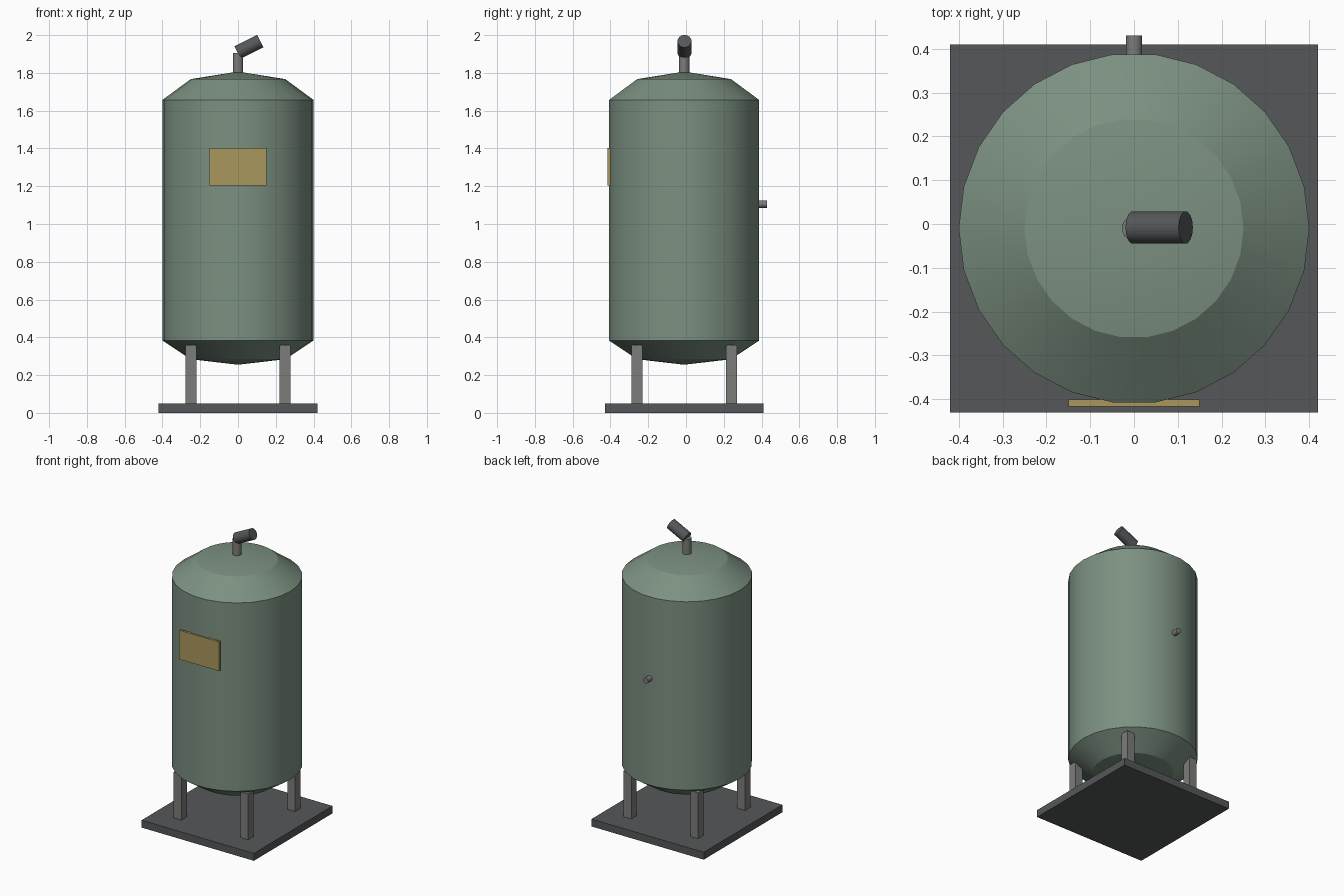
import bpy, bmesh, math
from mathutils import Vector

if "Cube" in bpy.data.objects:
    bpy.data.objects.remove(bpy.data.objects["Cube"])

CY = -0.01  # y of the tank axis


def material(name, rgb):
    m = bpy.data.materials.new(name)
    m.diffuse_color = (*rgb, 1)
    m.use_nodes = True
    m.node_tree.nodes["Principled BSDF"].inputs["Base Color"].default_value = m.diffuse_color
    return m


GREEN = material("sage green", (0.20, 0.28, 0.22))
GREY = material("steel grey", (0.20, 0.20, 0.195))
DARK = material("dark grey", (0.09, 0.095, 0.10))
BRASS = material("brass yellow", (0.40, 0.31, 0.11))


def finish(ob, name, mat, angle=None):
    ob.name = name
    ob.data.materials.append(mat)
    if angle:
        bpy.ops.object.select_all(action='DESELECT')
        ob.select_set(True)
        bpy.context.view_layer.objects.active = ob
        bpy.ops.object.shade_smooth_by_angle(angle=math.radians(angle))
    return ob


def box(name, lo, hi, mat):
    lo, hi = Vector(lo), Vector(hi)
    bpy.ops.mesh.primitive_cube_add(size=1, location=(lo + hi) / 2)
    ob = bpy.context.object
    for v in ob.data.vertices:
        v.co = v.co * (hi - lo)
    return finish(ob, name, mat)


def rod(name, a, b, r, mat, sides=14):
    a, b = Vector(a), Vector(b)
    bpy.ops.mesh.primitive_cylinder_add(vertices=sides, radius=r, depth=(b - a).length,
                                        location=(a + b) / 2)
    ob = bpy.context.object
    ob.rotation_mode = 'QUATERNION'
    ob.rotation_quaternion = (b - a).to_track_quat('Z', 'Y')
    return finish(ob, name, mat, 35)


def lathe(name, profile, sides, mat):
    bm = bmesh.new()
    vs = [bm.verts.new((r, 0, z)) for r, z in profile]
    es = [bm.edges.new(p) for p in zip(vs, vs[1:])]
    bmesh.ops.spin(bm, geom=vs + es, cent=(0, 0, 0), axis=(0, 0, 1),
                   angle=2 * math.pi, steps=sides, use_duplicate=False)
    bmesh.ops.remove_doubles(bm, verts=bm.verts, dist=1e-4)
    bmesh.ops.recalc_face_normals(bm, faces=bm.faces)
    me = bpy.data.meshes.new(name)
    bm.to_mesh(me)
    bm.free()
    ob = bpy.data.objects.new(name, me)
    bpy.context.collection.objects.link(ob)
    ob.location.y = CY
    return finish(ob, name, mat, 18)


# tank shell with shallow domed ends
lathe("tank", [(0, 0.255), (0.25, 0.284), (0.4, 0.383), (0.4, 1.657),
               (0.25, 1.767), (0, 1.807)], 26, GREEN)

# base slab and four legs
box("base_plate", (-0.42, CY - 0.42, 0), (0.42, CY + 0.42, 0.05), DARK)
for sx, nx in ((-1, "left"), (1, "right")):
    for sy, ny in ((-1, "front"), (1, "back")):
        x, y = sx * 0.25, CY + sy * 0.25
        box(f"{ny}_{nx}_leg", (x - 0.029, y - 0.029, 0.05), (x + 0.029, y + 0.029, 0.36), GREY)

# sign plate on the front
box("sign_plate", (-0.15, -0.416, 1.205), (0.15, -0.401, 1.402), BRASS)

# outlet stub at the back
rod("outlet_stub", (0, 0.36, 1.105), (0, 0.43, 1.105), 0.019, GREY)

# top neck and tilted valve
rod("top_neck", (0, CY, 1.78), (0, CY, 1.905), 0.028, GREY)
rod("tilted_valve", (-0.003, CY + 0.002, 1.908), (0.118, CY + 0.002, 1.968), 0.037, DARK)
